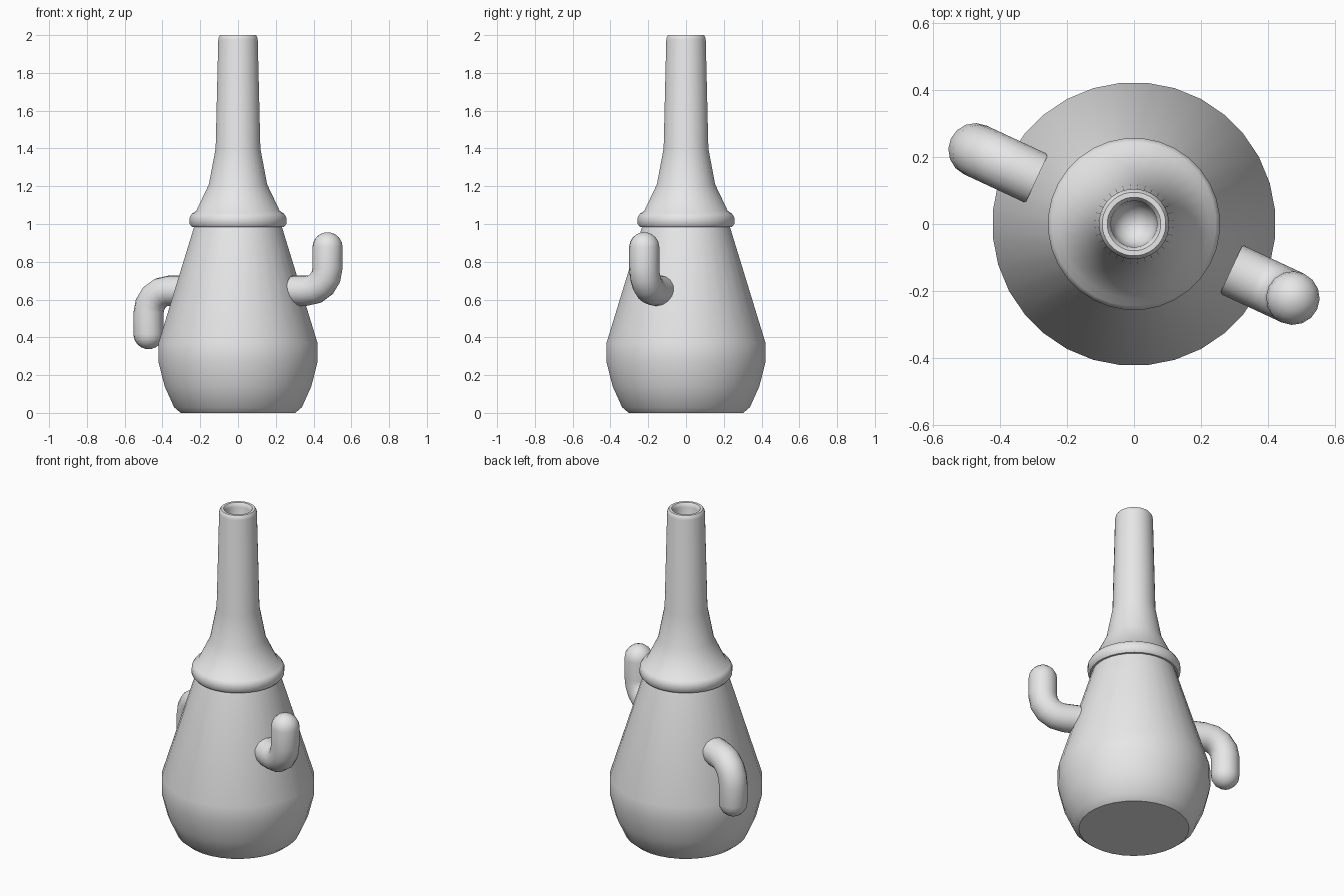
import bpy, bmesh, math
from mathutils import Vector, Matrix

if "Cube" in bpy.data.objects:
    bpy.data.objects.remove(bpy.data.objects["Cube"])

grey = bpy.data.materials.new("plain grey")
grey.diffuse_color = (0.8, 0.8, 0.8, 1)
grey.use_nodes = True
grey.node_tree.nodes["Principled BSDF"].inputs["Base Color"].default_value = grey.diffuse_color


def finish(bm, name, angle):
    bmesh.ops.recalc_face_normals(bm, faces=bm.faces)
    mesh = bpy.data.meshes.new(name)
    bm.to_mesh(mesh)
    bm.free()
    mesh.materials.append(grey)
    ob = bpy.data.objects.new(name, mesh)
    bpy.context.collection.objects.link(ob)
    bpy.ops.object.select_all(action='DESELECT')
    ob.select_set(True)
    bpy.context.view_layer.objects.active = ob
    bpy.ops.object.shade_smooth_by_angle(angle=math.radians(angle))
    return ob


def skin(bm, rings):
    """Bridge consecutive rings of vertices and cap both ends."""
    for a, b in zip(rings, rings[1:]):
        n = len(a)
        for i in range(n):
            j = (i + 1) % n
            bm.faces.new((a[i], a[j], b[j], b[i]))
    bm.faces.new(rings[0])
    bm.faces.new(rings[-1])


def lathe(name, profile, sides=32, angle=40):
    bm = bmesh.new()
    rings = []
    for r, z in profile:
        ring = []
        for i in range(sides):
            t = math.tau * (i + 0.5) / sides
            ring.append(bm.verts.new((r * math.cos(t), r * math.sin(t), z)))
        rings.append(ring)
    skin(bm, rings)
    return finish(bm, name, angle)


def arm(name, turn, up, sides=16):
    """Round tube: straight out, quarter bend, then upright with a domed tip."""
    rad, bend, reach, tip = 0.08, 0.12, 0.523, 0.23
    # path stations: distance out, height, tilt of the tube, ring radius
    stations = [(0.32, 0, 0, rad)]
    for k in range(5):
        t = math.pi / 2 * k / 4
        stations.append((reach - bend + bend * math.sin(t),
                         bend - bend * math.cos(t), t, rad))
    for k in range(5):
        t = math.radians(20 * k)
        stations.append((reach, tip + rad * math.sin(t), math.pi / 2, rad * math.cos(t)))
    bm = bmesh.new()
    rings = []
    for out, h, tilt, r in stations:
        ring = []
        for i in range(sides):
            a = math.tau * i / sides
            side, lift = r * math.cos(a), r * math.sin(a)
            ring.append(bm.verts.new((out - lift * math.sin(tilt), side,
                                      up * (h + lift * math.cos(tilt)))))
        rings.append(ring)
    skin(bm, rings)
    bm.transform(Matrix.Translation((0, 0, 0.647)) @ Matrix.Rotation(math.radians(turn), 4, 'Z'))
    return finish(bm, name, 50)


# Bulbous lower body
lathe("body", [(0.305, 0), (0.34, 0.03), (0.39, 0.14), (0.423, 0.27),
               (0.423, 0.37), (0.232, 0.99)])

# Collar, flared neck and hollow spout
lathe("neck", [(0.225, 0.985), (0.245, 0.985), (0.257, 1.0), (0.257, 1.035),
               (0.245, 1.055), (0.222, 1.07), (0.155, 1.21), (0.119, 1.40),
               (0.105, 1.975), (0.102, 1.99), (0.095, 2.0), (0.080, 2.0),
               (0.072, 1.99), (0.069, 1.975), (0.066, 1.92), (0.055, 1.89),
               (0.035, 1.87), (0.012, 1.86)])

# Two bent arms on opposite sides, one raised and one lowered
arm("raised_arm", -25, 1)
arm("lowered_arm", 155, -1)
